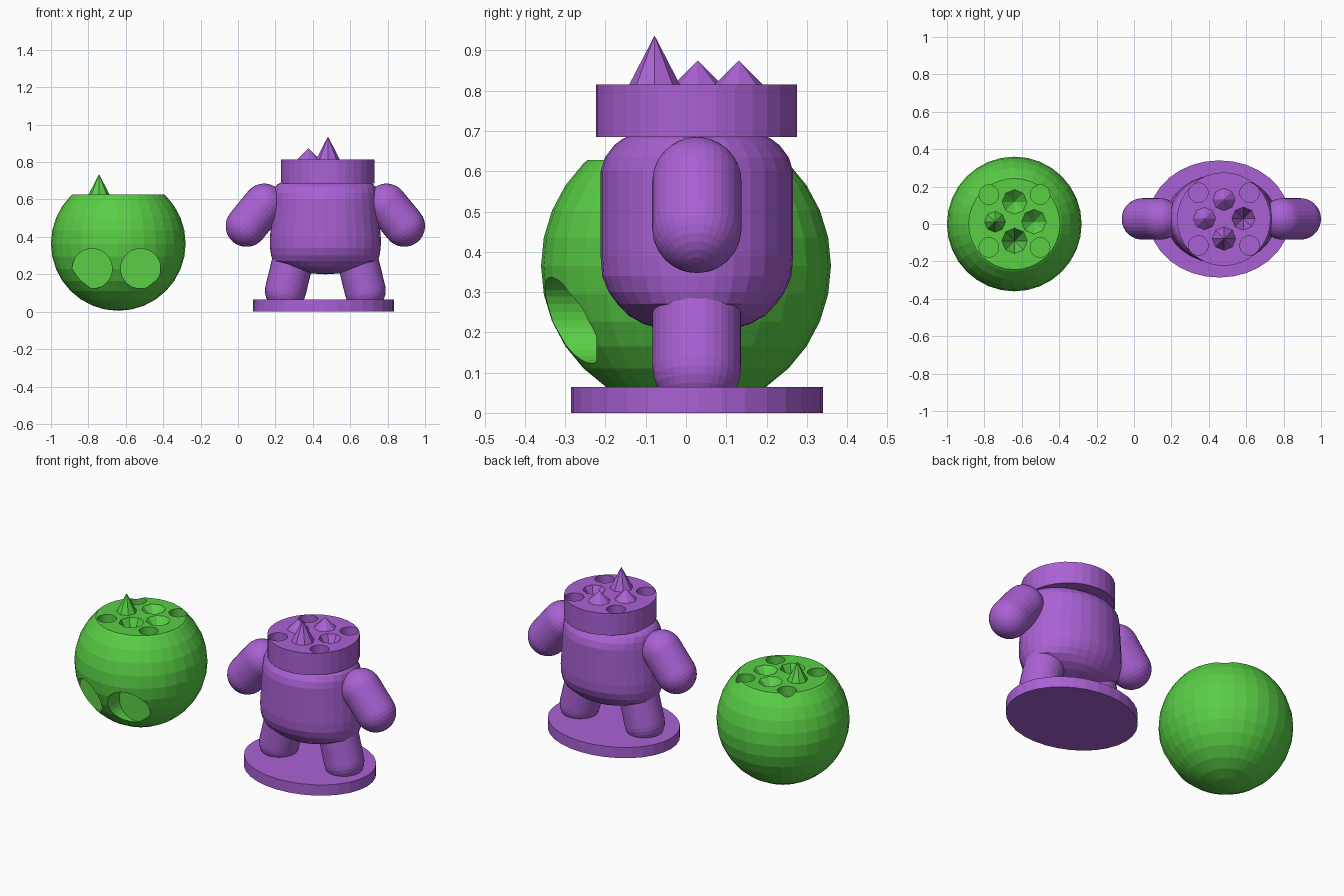
import bpy, bmesh, math
from mathutils import Vector, Matrix

if "Cube" in bpy.data.objects:
    bpy.data.objects.remove(bpy.data.objects["Cube"])


def material(name, rgb):
    m = bpy.data.materials.new(name)
    m.diffuse_color = (*rgb, 1)
    m.use_nodes = True
    m.node_tree.nodes["Principled BSDF"].inputs["Base Color"].default_value = m.diffuse_color
    return m


GREEN = material("green", (0.10, 0.62, 0.06))
PURPLE = material("purple", (0.40, 0.12, 0.66))


def make(name, bm, mat=None):
    bmesh.ops.recalc_face_normals(bm, faces=bm.faces)
    me = bpy.data.meshes.new(name)
    bm.to_mesh(me)
    bm.free()
    ob = bpy.data.objects.new(name, me)
    bpy.context.collection.objects.link(ob)
    if mat:
        me.materials.append(mat)
    return ob


def cone(name, p, r1, r2, h, sides=32, mat=None, scale_y=1, rot=None):
    """Cone or cylinder whose base centre is p."""
    bm = bmesh.new()
    bmesh.ops.create_cone(bm, cap_ends=True, segments=sides, radius1=r1, radius2=r2, depth=h)
    M = Matrix.Translation(p) @ (rot or Matrix()) @ Matrix.Diagonal((1, scale_y, 1, 1))
    bm.transform(M @ Matrix.Translation((0, 0, h / 2)))
    return make(name, bm, mat)


def loft(name, rings, mat, M=Matrix(), n=32):
    """Closed stack of elliptical rings (z, rx, ry); zero radius gives a pole."""
    bm = bmesh.new()
    prev = None
    for z, rx, ry in rings:
        if rx == 0:
            cur = [bm.verts.new((0, 0, z))] * n
        else:
            cur = [bm.verts.new((rx * math.cos(2 * math.pi * i / n),
                                 ry * math.sin(2 * math.pi * i / n), z)) for i in range(n)]
        if prev:
            for i in range(n):
                j = (i + 1) % n
                vs = list(dict.fromkeys((prev[i], prev[j], cur[j], cur[i])))
                bm.faces.new(vs)
        prev = cur
    if rings[-1][1] > 0:
        bm.faces.new(prev)
    bm.transform(M)
    return make(name, bm, mat)


def capsule(name, a, b, r, mat):
    a, b = Vector(a), Vector(b)
    L, k = (b - a).length, 8
    ang = [math.pi / 2 * i / k for i in range(k + 1)]
    low = [(-r * math.cos(t), r * math.sin(t), r * math.sin(t)) for t in ang]
    rings = low + [(L - z, x, y) for z, x, y in reversed(low)]
    rings = [(z, 0, 0) if x < 1e-5 else (z, x, y) for z, x, y in rings]
    M = Matrix.Translation(a) @ (b - a).to_track_quat('Z', 'Y').to_matrix().to_4x4()
    return loft(name, rings, mat, M)


def cut(ob, cutters):
    for c in cutters:
        c.hide_render = True
        mod = ob.modifiers.new("cut", 'BOOLEAN')
        mod.operation, mod.object, mod.solver = 'DIFFERENCE', c, 'EXACT'
        bpy.context.view_layer.objects.active = ob
        bpy.ops.object.modifier_apply(modifier=mod.name)
        bpy.data.objects.remove(c)


def pin_face(ob, prefix, cx, cy, z, spikes, pits, mat):
    """Four round sockets plus raised spikes and conical pits around a centre."""
    cutters = [cone("socket_cutter", (cx + sx * .137, cy + sy * .141, z - .06), .052, .052, .1)
               for sx in (-1, 1) for sy in (-1, 1)]
    for dx, dy, h, r in pits:
        e = .02
        cutters.append(cone("pit_cutter", (cx + dx, cy + dy, z - h), 0.0, r * (h + e) / h, h + e, 8))
    cut(ob, cutters)
    for i, (dx, dy, h, r) in enumerate(spikes):
        e = .004
        cone(f"{prefix}_spike_{i + 1}", (cx + dx, cy + dy, z - e), r * (h + e) / h, 0, h + e, 8, mat)


# Green ball with a flat top
bm = bmesh.new()
bmesh.ops.create_uvsphere(bm, u_segments=32, v_segments=16, radius=.36)
bm.transform(Matrix.Translation((-.64, 0, .365)))
cutres = bmesh.ops.bisect_plane(bm, geom=bm.verts[:] + bm.edges[:] + bm.faces[:],
                                plane_co=(0, 0, .628), plane_no=(0, 0, 1), clear_outer=True)
bmesh.ops.contextual_create(bm, geom=[e for e in cutres['geom_cut'] if isinstance(e, bmesh.types.BMEdge)])
ball = make("green_ball", bm, GREEN)

# Eye recesses bored straight back from the front
cut(ball, [cone("eye_cutter", (-.65 + s * .13, -.222, .23), .107, .107, .3,
                rot=Matrix.Rotation(math.pi / 2, 4, 'X')) for s in (-1, 1)])

# Ball's top: one spike, three pits
pin_face(ball, "ball", -.639, .016, .628,
         [(-.104, -.004, .107, .056)],
         [(.104, -.004, .065, .066), (0, .102, .065, .066), (0, -.106, .13, .068)], GREEN)

# Purple figure: base plate, torso, neck disc
CX, CY = .467, .027
cone("base_plate", (.456, CY, 0), .377, .377, .064, 32, PURPLE, .313 / .377)
loft("torso", [(.20, 0, 0), (.205, .08, .08), (.222, .16, .135), (.242, .225, .17),
               (.27, .28, .197), (.30, .29, .219), (.34, .296, .235), (.39, .297, .239),
               (.60, .28, .239), (.635, .277, .228), (.665, .27, .205), (.68, .258, .185),
               (.69, .24, .165)],
     PURPLE, Matrix.Translation((CX, CY, 0)))
neck = cone("neck_disc", (.48, .026, .685), .25, .25, .13, 32, PURPLE)

# Neck's top: three spikes, one pit
pin_face(neck, "neck", .481, .026, .815,
         [(-.104, .003, .06, .06), (0, .105, .06, .06), (0, -.104, .122, .063)],
         [(.104, .003, .11, .062)], PURPLE)

# Mirrored arms and legs
for side, s in (("left", -1), ("right", 1)):
    capsule(f"{side}_arm", (CX + s * .422, CY, .458), (CX + s * .327, CY, .574), .111, PURPLE)
    capsule(f"{side}_leg", (CX + s * .213, CY, .113), (CX + s * .165, CY, .31), .11, PURPLE)
